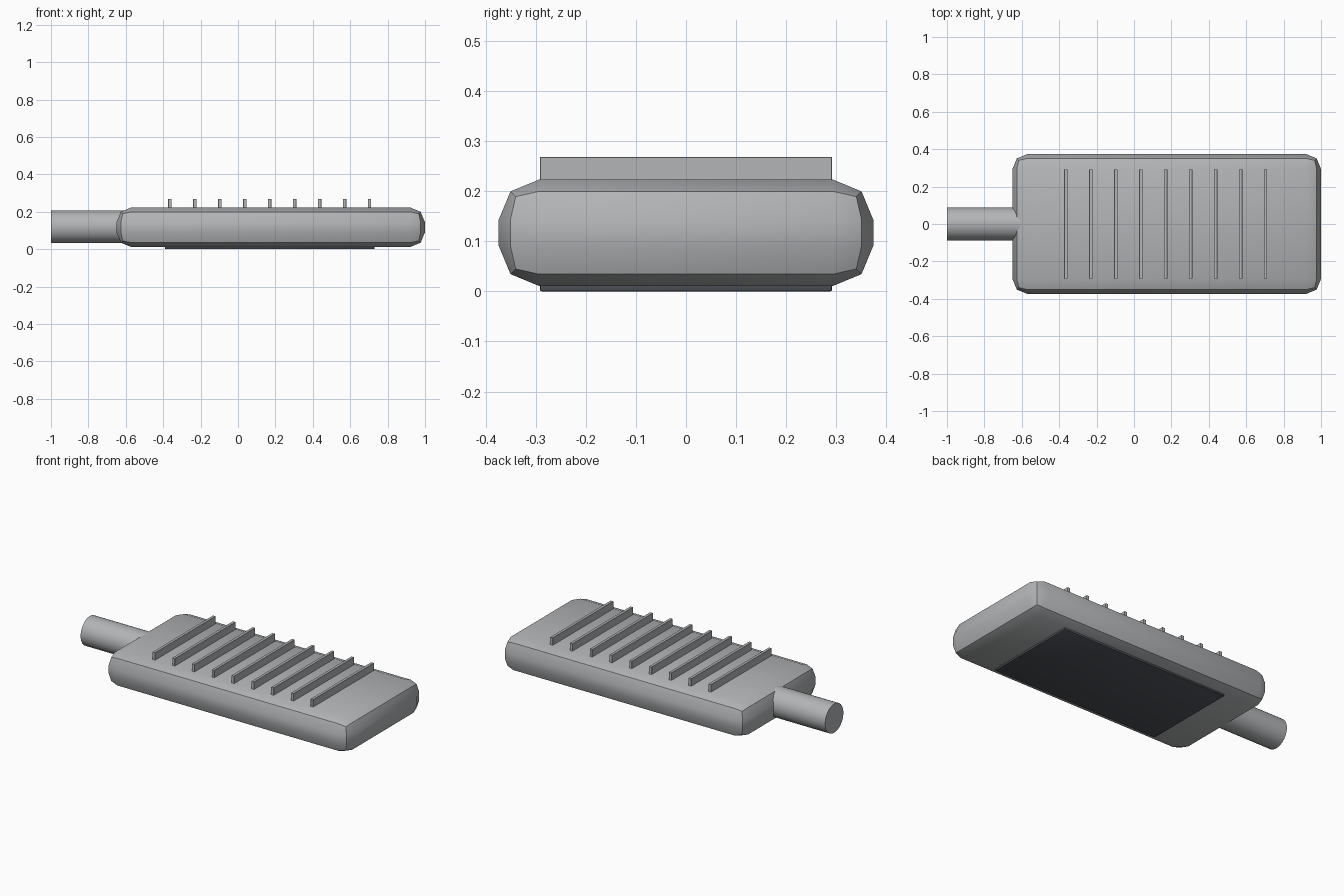
import bpy
import math

cube = bpy.data.objects.get("Cube")
if cube:
    bpy.data.objects.remove(cube, do_unlink=True)


def make_material(name, color):
    mat = bpy.data.materials.new(name)
    mat.use_nodes = True
    mat.diffuse_color = (*color, 1)
    mat.node_tree.nodes["Principled BSDF"].inputs["Base Color"].default_value = (*color, 1)
    return mat


METAL = make_material("grey metal", (0.45, 0.46, 0.47))
GLASS = make_material("dark glass", (0.075, 0.085, 0.1))


def finish(obj, name, mat, bevel=0, segments=1):
    """Name, colour, bevel and shade the part."""
    obj.name = name
    obj.data.materials.append(mat)
    bpy.ops.object.transform_apply(location=False, rotation=True, scale=True)
    if bevel:
        mod = obj.modifiers.new("rounded edges", 'BEVEL')
        mod.width = bevel
        mod.segments = segments
        bpy.ops.object.modifier_apply(modifier=mod.name)
    bpy.ops.object.shade_smooth_by_angle(angle=math.radians(30))
    return obj


def box(name, low, high, mat, bevel=0, segments=1):
    """Box between two opposite corners."""
    center = [(a + b) / 2 for a, b in zip(low, high)]
    bpy.ops.mesh.primitive_cube_add(size=1, location=center)
    obj = bpy.context.object
    obj.scale = [b - a for a, b in zip(low, high)]
    return finish(obj, name, mat, bevel, segments)


# Lamp housing with broad two-step rounded edges
box("housing", (-0.65, -0.374, 0.011), (1.0, 0.374, 0.223), METAL, 0.08, 2)

# Light panel under the housing
box("light_panel", (-0.39, -0.292, 0), (0.73, 0.292, 0.025), GLASS, 0.004, 2)

# Row of cooling fins on top
for i in range(9):
    x = -0.364 + i * 0.1334
    box(f"cooling_fin_{i + 1}", (x - 0.009, -0.292, 0.21), (x + 0.009, 0.292, 0.2685),
        METAL, 0.001)

# Round mounting arm, running into the housing
bpy.ops.mesh.primitive_cylinder_add(vertices=32, radius=0.088, depth=0.5,
                                    location=(-0.75, 0, 0.12),
                                    rotation=(0, math.pi / 2, 0))
finish(bpy.context.object, "mounting_arm", METAL)
